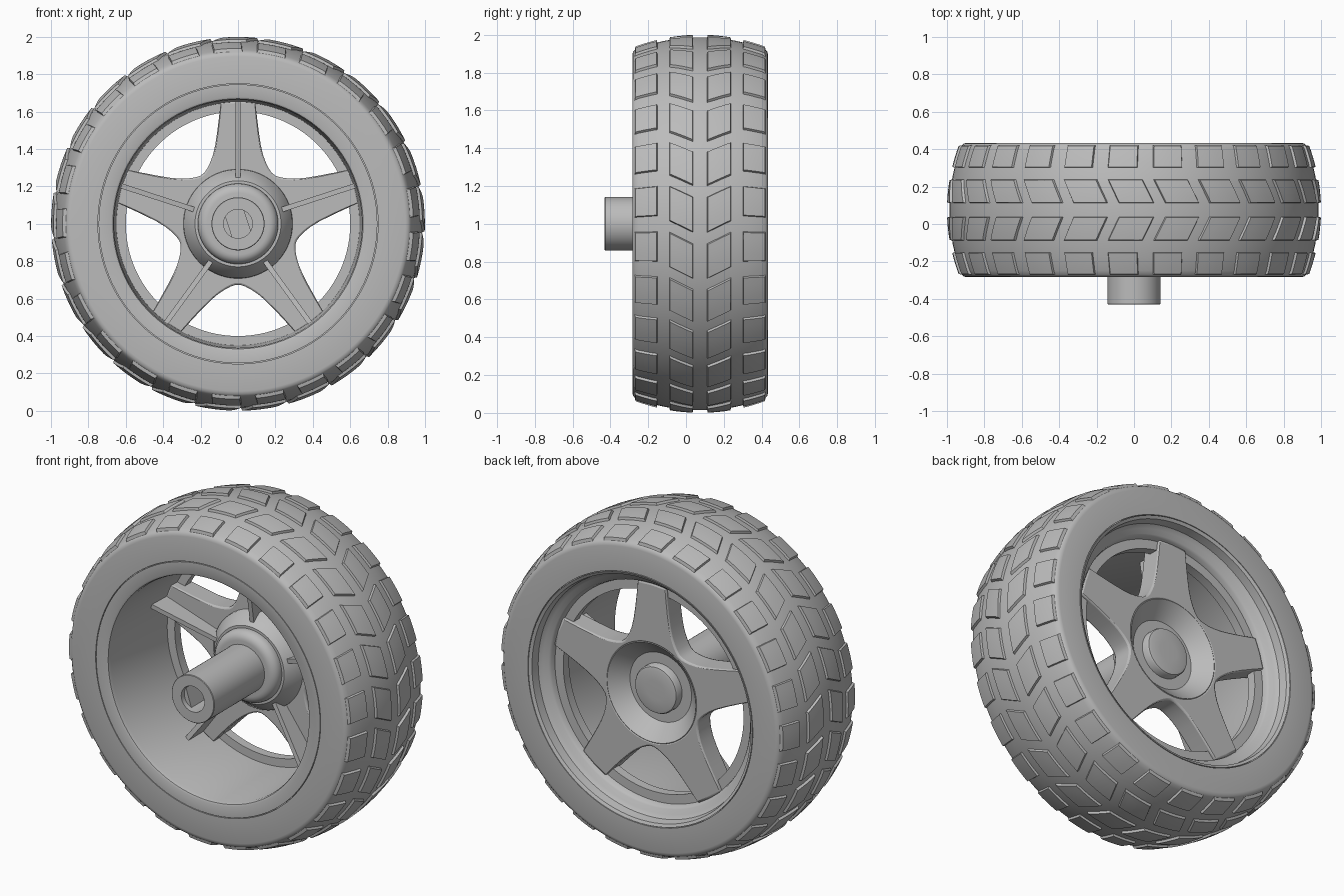
import bpy, bmesh, math
from mathutils import Matrix, Vector

cube = bpy.data.objects.get("Cube")
if cube:
    bpy.data.objects.remove(cube)

grey = bpy.data.materials.new("plain grey")
grey.use_nodes = True
GREY = (0.5, 0.5, 0.5, 1)
grey.diffuse_color = GREY
grey.node_tree.nodes["Principled BSDF"].inputs["Base Color"].default_value = GREY

TAU = math.tau
MID = 0.075      # middle of the tyre width
TREADS = 25


def polar(r, y, a):
    """Point around the axle, which runs along y at z = 1."""
    return Vector((r * math.cos(a), y, 1 + r * math.sin(a)))


def finish(name, bm, angle=35, bevel=0):
    bmesh.ops.recalc_face_normals(bm, faces=bm.faces)
    mesh = bpy.data.meshes.new(name)
    bm.to_mesh(mesh)
    bm.free()
    mesh.materials.append(grey)
    obj = bpy.data.objects.new(name, mesh)
    bpy.context.collection.objects.link(obj)
    bpy.ops.object.select_all(action='DESELECT')
    obj.select_set(True)
    bpy.context.view_layer.objects.active = obj
    if bevel:
        mod = obj.modifiers.new("soft edges", 'BEVEL')
        mod.width, mod.segments, mod.limit_method = bevel, 2, 'ANGLE'
        mod.angle_limit = math.radians(40)
    bpy.ops.object.shade_smooth_by_angle(angle=math.radians(angle))
    return obj


def bridge(bm, rings, closed):
    """Join rings of points into a surface."""
    rows = [[bm.verts.new(p) for p in ring] for ring in rings]
    n = len(rows[0])
    pairs = list(zip(rows, rows[1:])) + ([(rows[-1], rows[0])] if closed else [])
    for a, b in pairs:
        for i in range(n):
            j = (i + 1) % n
            bm.faces.new((a[i], a[j], b[j], b[i]))
    return rows


def lathe(name, profile, closed=True, seg=100):
    bm = bmesh.new()
    rings = [[polar(r, y, TAU * i / seg) for i in range(seg)] for r, y in profile]
    rows = bridge(bm, rings, closed)
    if not closed:
        bm.faces.new(rows[0])
        bm.faces.new(rows[-1])
    return finish(name, bm)


def crown(y):
    """Radius of the tread surface across the width."""
    return 1 - 0.53 * (y - MID) ** 2


# Tyre body, with a fine groove where it meets the rim
half = [(0.738, -0.272), (0.749, -0.272), (0.749, -0.284), (0.895, -0.284),
        (0.91, -0.28), (0.921, -0.27)]
half += [(crown(y) - 0.013, y) for y in (-0.25, -0.18, -0.11, -0.04, 0.03)]
lathe("tyre", half + [(r, 2 * MID - y) for r, y in reversed(half)], seg=150)

# Tread blocks: edge positions, angle at the outer edge, at the inner edge, half length
columns = [(-0.272, -0.15, 0.120, 0.126, 0.085), (-0.09, 0.04, 0.112, 0.048, 0.098)]
bm = bmesh.new()
for y0, y1, a0, a1, length in columns:
    for side in (1, -1):
        for k in range(TREADS):
            grid = bmesh.ops.create_grid(bm, x_segments=4, y_segments=4, size=1)
            base = grid["verts"]
            faces = list({f for v in base for f in v.link_faces})
            ext = bmesh.ops.extrude_face_region(bm, geom=faces, use_keep_orig=True)
            top = [g for g in ext["geom"] if isinstance(g, bmesh.types.BMVert)]
            for verts, h, inset in ((base, -0.02, 1), (top, 0, 0.92)):
                for v in verts:
                    t = (v.co.x * inset + 1) / 2
                    y = MID + side * (y0 + (y1 - y0) * t - MID)
                    a = TAU * k / TREADS + a0 + (a1 - a0) * t + length * v.co.y * inset
                    v.co = polar(crown(y) + h, y, a)
finish("tread_blocks", bm, 30)

# Rim with inner flange
lathe("rim", [(0.745, -0.284), (0.68, -0.284), (0.669, -0.279), (0.663, -0.26),
              (0.65, 0.255), (0.60, 0.255), (0.60, 0.31), (0.655, 0.31), (0.662, 0.335),
              (0.672, 0.347), (0.70, 0.357), (0.72, 0.377), (0.728, 0.425), (0.745, 0.434)])

# Five-spoke star with an open centre
edge = [(0.66, 0), (0.655, 0.092), (0.6, 0.098), (0.5, 0.11), (0.42, 0.122),
        (0.365, 0.135), (0.325, 0.15), (0.295, 0.165), (0.272, 0.181)]
outline = []
for k in range(5):
    a = math.pi / 2 + TAU * k / 5
    spoke = [(r, -w) for r, w in reversed(edge[1:])] + edge
    outline += [(math.hypot(r, w), a + math.atan2(w, r)) for r, w in spoke]
bm = bmesh.new()
bridge(bm, [[polar(0.28, 0.2, a) for r, a in outline],
            [polar(r, 0.2, a) for r, a in outline],
            [polar(r, 0.328, a) for r, a in outline],
            [polar(0.295, 0.328, a) for r, a in outline]], True)
finish("spokes", bm, 35, 0.01)

# Hub dish, rounded collar and rear cap
lathe("hub_dish", [(0.12, 0.24), (0.205, 0.24), (0.295, 0.328), (0.305, 0.322),
                   (0.29, 0.18), (0.23, 0.11), (0.12, 0.11)])
collar = [(0.215 - 0.05 * (1 - math.cos(t)), 0.1 - 0.05 * math.sin(t))
          for t in (math.pi / 2 * i / 6 for i in range(7))]
lathe("hub_collar", [(0.1, 0.19), (0.215, 0.19)] + collar + [(0.1, 0.05)])
lathe("rear_cap", [(0.142, 0.19), (0.142, 0.278), (0.136, 0.288), (0.12, 0.292),
                   (0.06, 0.294)], closed=False)

# Axle sleeve with a bore narrowed by two flats
lathe("axle_sleeve", [(0.142, 0.12), (0.142, -0.427), (0.139, -0.43), (0.077, -0.43),
                      (0.077, 0.12)], seg=64)
bm = bmesh.new()
for turn in (0, math.pi):
    arc = [turn + math.radians(18 + d) for d in range(-50, 51, 10)]
    rows = [[bm.verts.new(polar(0.079, y, a)) for a in arc] for y in (-0.4, 0.12)]
    bm.faces.new(rows[0])
    bm.faces.new(rows[1])
    for i in range(len(arc)):
        j = (i + 1) % len(arc)
        bm.faces.new((rows[0][i], rows[0][j], rows[1][j], rows[1][i]))
finish("bore_flats", bm)

# Stiffening ribs in front of the spokes, deeper towards the rim
bm = bmesh.new()
for k in range(5):
    place = Matrix.Translation((0, 0, 1)) @ Matrix.Rotation(TAU * k / 5, 4, 'Y')
    for v in bmesh.ops.create_cube(bm, size=1)["verts"]:
        outer = v.co.z > 0
        front = 0.065 if outer else 0.14
        v.co = place @ Vector((v.co.x * 0.027, front if v.co.y < 0 else 0.21,
                               0.656 if outer else 0.2))
finish("spoke_ribs", bm)
